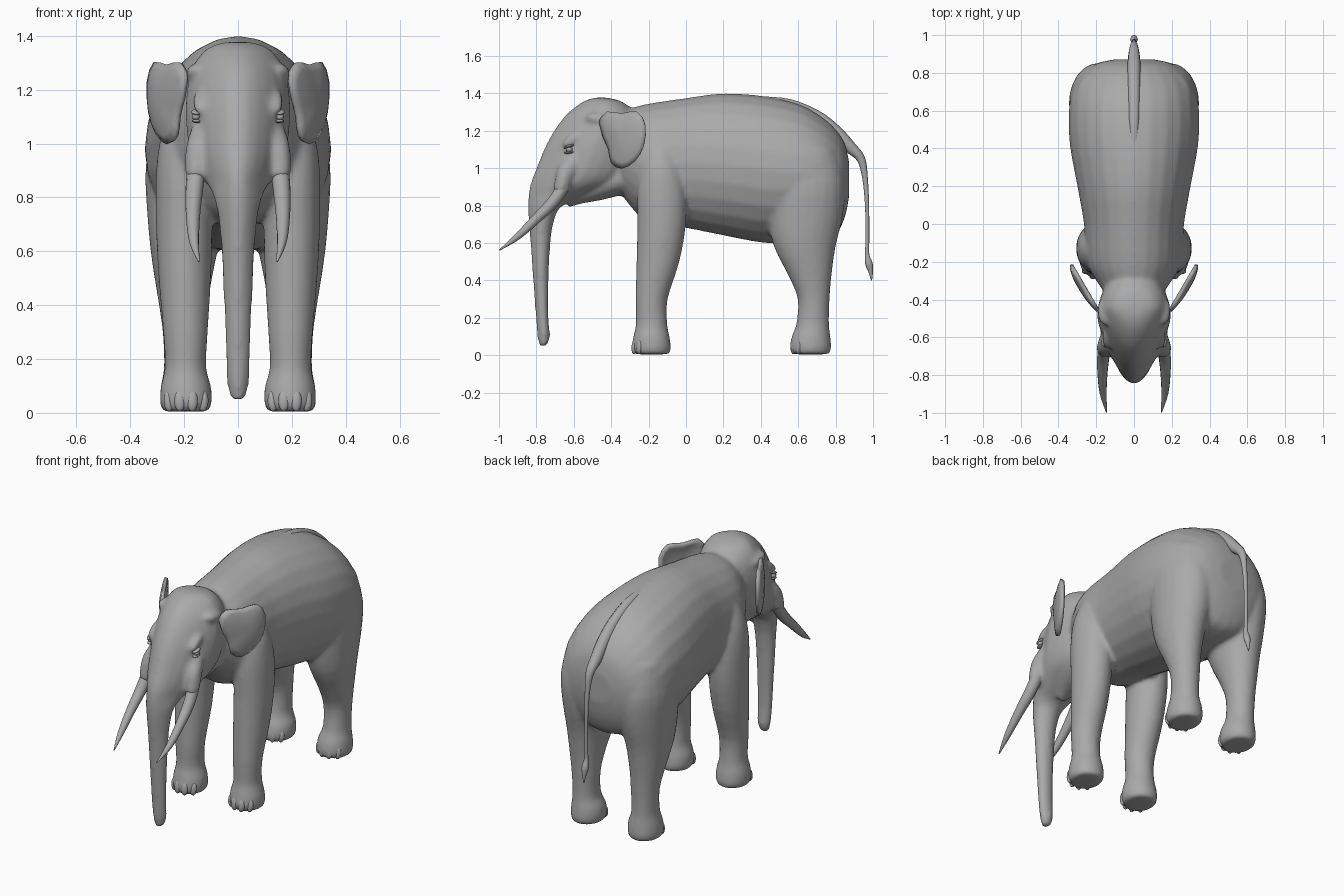
import bpy, bmesh
from math import sin, cos, pi
from mathutils import Vector, Matrix

cube = bpy.data.objects.get("Cube")
if cube:
    bpy.data.objects.remove(cube)


def make_material(name, value):
    mat = bpy.data.materials.new(name)
    mat.use_nodes = True
    colour = (value, value, value, 1)
    mat.diffuse_color = colour
    mat.node_tree.nodes["Principled BSDF"].inputs["Base Color"].default_value = colour
    return mat


GREY = make_material("elephant grey", .4)


def spline(rows, steps=3):
    """Catmull-Rom resampling of a list of equal-length rows."""
    rows = [Vector(r) for r in rows]
    ext = [rows[0]] + rows + [rows[-1]]
    out = []
    for a, b, c, d in zip(ext, ext[1:], ext[2:], ext[3:]):
        for i in range(steps):
            t = i / steps
            out.append(b + (c - a) * (t / 2) + (a * 2 - b * 5 + c * 4 - d) * (t * t / 2)
                       + (b * 3 - a - c * 3 + d) * (t ** 3 / 2))
    return out + [rows[-1]]


def skin_rings(bm, rings):
    """Bridge rings of points and close both ends."""
    loops = [[bm.verts.new(p) for p in ring] for ring in rings]
    n = len(loops[0])
    for a, b in zip(loops, loops[1:]):
        for i in range(n):
            j = (i + 1) % n
            bm.faces.new((a[i], a[j], b[j], b[i]))
    bm.faces.new(loops[0])
    bm.faces.new(loops[-1])


def loft(bm, rows, axis, side=1, egg=0, n=24):
    """Rows are (position on axis, low, high, x low, x high)."""
    rings = []
    for pos, lo, hi, x0, x1 in spline(rows):
        ring = []
        for k in range(n):
            a = 2 * pi * k / n
            u = (lo + hi) / 2 + (hi - lo) / 2 * cos(a)
            narrow = 1 + egg * min(cos(a), 0)
            x = side * ((x0 + x1) / 2 + (x1 - x0) / 2 * sin(a) * narrow)
            ring.append((x, pos, u) if axis == "y" else (x, u, pos))
        rings.append(ring)
    skin_rings(bm, rings)


def tube(bm, rows, side=1, n=12):
    """Rows are (x, y, z, radius)."""
    pts = spline(rows, 4)
    rings = []
    for i, p in enumerate(pts):
        ahead = (pts[min(i + 1, len(pts) - 1)] - pts[max(i - 1, 0)]).to_3d()
        across = Vector((1, 0, 0))
        across = (across - ahead * (across.dot(ahead) / ahead.length_squared)).normalized()
        up = ahead.normalized().cross(across)
        ring = []
        for k in range(n):
            a = 2 * pi * k / n
            q = p.to_3d() + (across * cos(a) + up * sin(a)) * p.w
            ring.append((side * q.x, q.y, q.z))
        rings.append(ring)
    skin_rings(bm, rings)


def blob(bm, centre, size, tilt=0):
    mat = (Matrix.Translation(centre) @ Matrix.Rotation(tilt, 4, "X")
           @ Matrix.Diagonal((*size, 1)))
    bmesh.ops.create_uvsphere(bm, u_segments=14, v_segments=9, radius=1, matrix=mat)


def finish(name, bm, angle=40):
    bmesh.ops.recalc_face_normals(bm, faces=bm.faces)
    mesh = bpy.data.meshes.new(name)
    bm.to_mesh(mesh)
    bm.free()
    obj = bpy.data.objects.new(name, mesh)
    bpy.context.collection.objects.link(obj)
    mesh.materials.append(GREY)
    bpy.ops.object.select_all(action="DESELECT")
    obj.select_set(True)
    bpy.context.view_layer.objects.active = obj
    bpy.ops.object.shade_smooth_by_angle(angle=angle * pi / 180)
    return obj


# Torso, from neck to rump
skin = bmesh.new()
torso = [(-.37, .9, 1.3, .15), (-.3, .8, 1.32, .2), (-.2, .71, 1.345, .25),
         (0, .68, 1.375, .265), (.2, .64, 1.4, .3), (.42, .6, 1.385, .34),
         (.6, .6, 1.345, .345), (.72, .61, 1.28, .325), (.8, .64, 1.21, .275),
         (.85, .74, 1.13, .2), (.872, .85, 1.03, .1)]
loft(skin, [(y, lo, hi, -w, w) for y, lo, hi, w in torso], "y")

# Head running down into the trunk
head = [(1.377, -.49, -.42, .05), (1.35, -.56, -.33, .12), (1.27, -.655, -.26, .175),
        (1.14, -.74, -.24, .195), (1.0, -.8, -.27, .185), (.92, -.83, -.34, .16),
        (.86, -.842, -.5, .12), (.8, -.845, -.66, .09), (.72, -.842, -.705, .073),
        (.6, -.832, -.725, .062), (.4, -.818, -.735, .053), (.2, -.803, -.735, .046),
        (.1, -.795, -.727, .04), (.05, -.785, -.745, .025)]
loft(skin, [(z, lo, hi, -w, w) for z, lo, hi, w in head], "z", egg=.3)

# Lower jaw
jaw = [(-.625, .79, .83, .03), (-.56, .81, .9, .07), (-.45, .83, 1, .12), (-.33, .86, 1.05, .14)]
loft(skin, [(y, lo, hi, -w, w) for y, lo, hi, w in jaw], "y")

# Legs, brows and tusk sockets on both sides
front_leg = [(.005, -.275, -.09, .11, .28), (.04, -.29, -.08, .097, .29),
             (.1, -.282, -.088, .1, .287), (.17, -.268, -.1, .118, .272),
             (.3, -.27, -.098, .112, .278), (.5, -.265, -.035, .1, .295),
             (.7, -.26, 0, .095, .305), (.88, -.26, 0, .1, .305),
             (1.02, -.24, -.03, .12, .288), (1.14, -.2, -.08, .15, .24)]
hind_leg = [(.005, .57, .765, .11, .28), (.04, .555, .777, .097, .29),
            (.1, .565, .772, .1, .287), (.17, .59, .765, .125, .275),
            (.3, .597, .768, .122, .28), (.42, .55, .778, .11, .297),
            (.58, .47, .8, .08, .322), (.75, .435, .84, .04, .338),
            (.92, .43, .85, .04, .343), (1.1, .47, .8, .08, .31)]
for side in (-1, 1):
    loft(skin, front_leg, "z", side)
    loft(skin, hind_leg, "z", side)
    tube(skin, [(.12, -.58, 1.06, .05), (.145, -.64, .98, .05),
                (.155, -.665, .9, .042), (.157, -.68, .87, .036)], side)
    blob(skin, (side * .14, -.61, 1.155), (.03, .065, .024), .7)
    blob(skin, (side * .15, -.46, 1.26), (.045, .08, .035), -.2)

# Blend the body parts into one hide
body = finish("body", skin, 60)
remesh = body.modifiers.new("blend", "REMESH")
remesh.mode = "VOXEL"
remesh.voxel_size = .013
remesh.use_smooth_shade = True
soften = body.modifiers.new("soften", "SMOOTH")
soften.factor = .5
soften.iterations = 6

# Ears: cupped flaps flaring outward and back
outline = spline([(-.46, 1.25), (-.42, 1.3), (-.34, 1.29), (-.26, 1.3), (-.217, 1.23),
                  (-.225, 1.12), (-.27, 1.04), (-.34, 1.0), (-.395, 1.03),
                  (-.41, 1.1), (-.44, 1.17)], 2)
for side, label in ((1, "left"), (-1, "right")):
    bm = bmesh.new()
    rings = []
    for scale, cup in ((1, 0), (.8, .012), (.5, .022), (.2, .026)):
        ring = []
        for y, z in outline:
            y = -.33 + (y + .33) * scale
            z = 1.16 + (z - 1.16) * scale
            x = .195 + (y + .45) * .58 + cup
            ring.append(bm.verts.new((side * x, y, z)))
        rings.append(ring)
    for a, b in zip(rings, rings[1:]):
        for i in range(len(a)):
            j = (i + 1) % len(a)
            bm.faces.new((a[i], a[j], b[j], b[i]))
    bm.faces.new(rings[-1])
    ear = finish(label + "_ear", bm, 60)
    thick = ear.modifiers.new("thickness", "SOLIDIFY")
    thick.thickness = .018
    thick.offset = 0

    # Tusks sweeping forward
    bm = bmesh.new()
    tube(bm, [(.155, -.65, .91, .034), (.163, -.71, .82, .032), (.167, -.8, .73, .026),
              (.163, -.9, .635, .018), (.145, -.997, .562, .003)], side)
    finish(label + "_tusk", bm)

    # Eye with upper and lower lids
    bm = bmesh.new()
    blob(bm, (side * .156, -.625, 1.1), (.016, .018, .014))
    blob(bm, (side * .154, -.625, 1.117), (.02, .03, .008), .3)
    blob(bm, (side * .154, -.625, 1.084), (.018, .027, .007), .1)
    finish(label + "_eye", bm)

    # Toenails around the front of each foot
    for foot, y_mid in (("front", -.185), ("hind", .667)):
        bm = bmesh.new()
        for k in range(4):
            a = (k - 1.5) * .55
            blob(bm, (side * (.193 + .085 * sin(a)), y_mid - .094 * cos(a), .045),
                 (.021, .016, .04), -.1)
        finish(label + "_" + foot + "_toes", bm)

# Tail with its ridge along the spine and a tuft at the end
bm = bmesh.new()
tube(bm, [(0, .38, 1.365, .02), (0, .55, 1.34, .03), (0, .7, 1.275, .033),
          (0, .8, 1.195, .035), (0, .88, 1.11, .032), (0, .935, 1.05, .023),
          (0, .957, .95, .015), (0, .968, .8, .011), (0, .97, .62, .01),
          (0, .968, .54, .012), (0, .978, .49, .02), (0, .987, .45, .013), (0, .992, .4, .003)])
finish("tail", bm)
